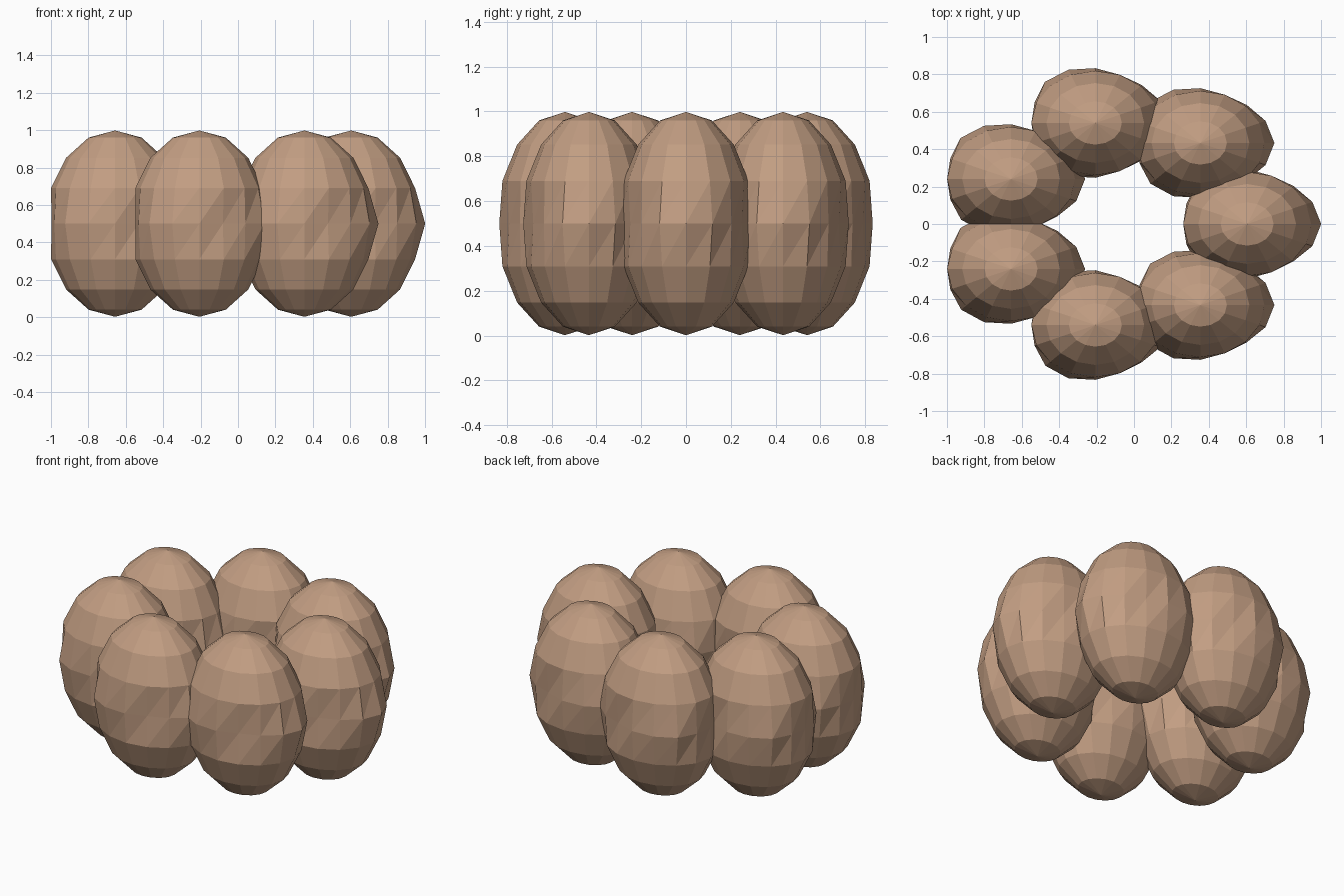
import bpy, bmesh, math

if "Cube" in bpy.data.objects:
    bpy.data.objects.remove(bpy.data.objects["Cube"])

# Colour
tan = bpy.data.materials.new("tan_brown")
tan.diffuse_color = (0.54, 0.34, 0.225, 1)
tan.use_nodes = True
tan.node_tree.nodes["Principled BSDF"].inputs["Base Color"].default_value = tan.diffuse_color

SEGMENTS, RINGS = 16, 8
RX, RY, RZ = 0.37, 0.302, 0.498

# Slightly uneven waist: radius factor for each segment, starting at +x
WAIST = [1.07, 1.02, 0.95, 0.89, 0.97, 1.02, 1.03, 0.95,
         0.92, 0.95, 1.02, 1.02, 0.97, 0.89, 0.94, 1.02]

# Faceted lobe mesh shared by the whole ring
bm = bmesh.new()
bottom = bm.verts.new((0, 0, -RZ))
rings = []
for r in range(1, RINGS):
    polar = math.pi * r / RINGS
    ring = []
    for s in range(SEGMENTS):
        a = math.tau * s / SEGMENTS
        k = math.sin(polar) * (WAIST[s] if r == RINGS // 2 else 1)
        ring.append(bm.verts.new((RX * k * math.cos(a), RY * k * math.sin(a),
                                  -RZ * math.cos(polar))))
    rings.append(ring)
top = bm.verts.new((0, 0, RZ))
for s in range(SEGMENTS):
    t = (s + 1) % SEGMENTS
    bm.faces.new((bottom, rings[0][t], rings[0][s]))
    bm.faces.new((top, rings[-1][s], rings[-1][t]))
    for lo, hi in zip(rings, rings[1:]):
        bm.faces.new((lo[s], lo[t], hi[t]))
        bm.faces.new((lo[s], hi[t], hi[s]))
lobe_mesh = bpy.data.meshes.new("lobe")
bm.to_mesh(lobe_mesh)
bm.free()
lobe_mesh.materials.append(tan)

# Seven identical upright lobes around an oval
for i in range(7):
    a = math.tau * i / 7
    lobe = bpy.data.objects.new(f"lobe_{i + 1}", lobe_mesh)
    lobe.location = (-0.059 + 0.664 * math.cos(a), 0.554 * math.sin(a), 0.5)
    bpy.context.collection.objects.link(lobe)
